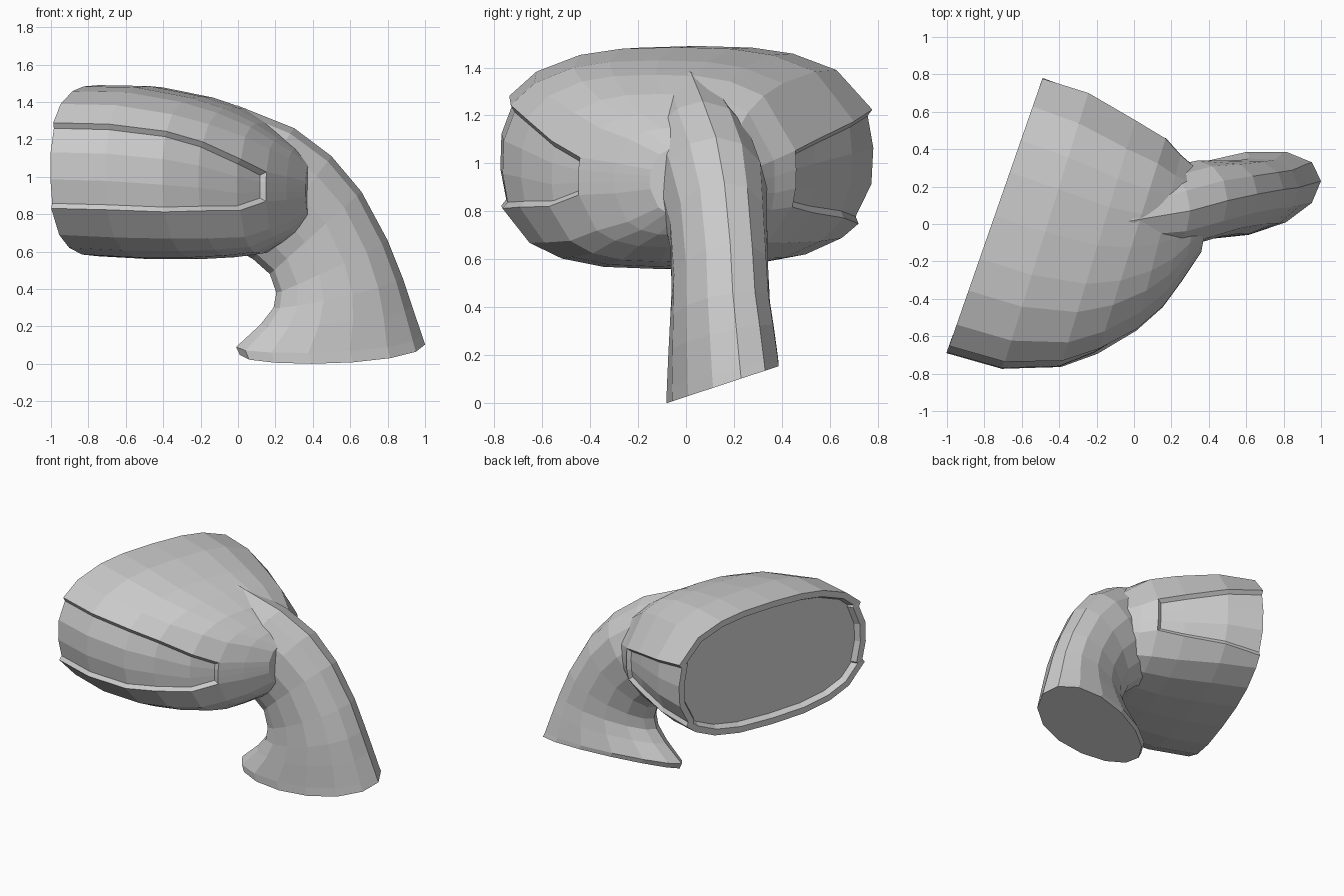
import bpy, bmesh, math
from mathutils import Vector

cube = bpy.data.objects.get("Cube")
if cube:
    bpy.data.objects.remove(cube)

grey = bpy.data.materials.new("plain_grey")
grey.use_nodes = True
colour = (0.6, 0.6, 0.6, 1)
grey.diffuse_color = colour
grey.node_tree.nodes["Principled BSDF"].inputs["Base Color"].default_value = colour


def loft(bm, rings):
    """Skin a list of closed rings; returns the faces as strips[ring][point]."""
    verts = [[bm.verts.new(p) for p in ring] for ring in rings]
    n = len(rings[0])
    return verts, [[bm.faces.new((a[i], a[(i + 1) % n], b[(i + 1) % n], b[i]))
                    for i in range(n)] for a, b in zip(verts, verts[1:])]


def finish(bm, name):
    bmesh.ops.recalc_face_normals(bm, faces=bm.faces)
    mesh = bpy.data.meshes.new(name)
    bm.to_mesh(mesh)
    bm.free()
    mesh.materials.append(grey)
    obj = bpy.data.objects.new(name, mesh)
    bpy.context.collection.objects.link(obj)


POWER = 2.7


def half_section(top, bottom):
    """One side of the head section; top and bottom are the panel edges."""
    step = (top - bottom) / 3
    levels = [.985, .93, .78, top, top - step, bottom + step, bottom, -.75, -.9, -.98]
    return [((1 - abs(v) ** POWER) ** (1 / POWER), v) for v in levels]


# Head: front edge xy, back edge xy, bottom z, top z, front panel, back panel
head_rings = [
    ((-1.01, -.715), (-.48, .805), .575, 1.49, (.56, -.44), (.42, -.62)),
    ((-.71, -.8), (-.24, .715), .56, 1.485, (.56, -.43), (.33, -.54)),
    ((-.4, -.79), (.01, .56), .56, 1.43, (.57, -.42), (.25, -.46)),
    ((-.2, -.71), (.17, .46), .57, 1.37, (.54, -.38), (.21, -.38)),
    ((.01, -.58), (.25, .37), .59, 1.29, (.44, -.34), (.21, -.38)),
    ((.15, -.45), (.32, .31), .65, 1.21, (.34, -.22), (.21, -.38)),
    ((.26, -.3), (.37, .26), .7, 1.15, (.34, -.22), (.21, -.38)),
    ((.36, -.15), (.42, .2), .78, 1.07, (.34, -.22), (.21, -.38)),
]
rings = []
for front, back, low, high, front_panel, back_panel in head_rings:
    section = [(0, 1)] + half_section(*front_panel) + [(0, -1)]
    section += [(-u, v) for u, v in reversed(half_section(*back_panel))]
    f, b = Vector(front), Vector(back)
    mid, half = (f + b) / 2, (f - b) / 2
    rings.append([(*(mid + half * u), (low + high) / 2 + (high - low) / 2 * v)
                  for u, v in section])
bm = bmesh.new()
verts, strips = loft(bm, rings)
bm.faces.new(verts[-1])
bmesh.ops.recalc_face_normals(bm, faces=bm.faces)

# Recessed side panels, open toward the flat end of the head
n = len(rings[0])
for cols, length in ((range(4, 7), 5), (range(n - 7, n - 4), 3)):
    panel = [strips[r][c] for r in range(length) for c in cols]
    bmesh.ops.inset_region(bm, faces=panel, thickness=.022, depth=-.025,
                           use_even_offset=True, use_boundary=False)

# Flat end: rim, then a sunken plate
rim = [e for e in bm.edges if e.is_boundary]
end = bmesh.ops.contextual_create(bm, geom=rim)["faces"]
bmesh.ops.recalc_face_normals(bm, faces=bm.faces)
bmesh.ops.inset_region(bm, faces=end, thickness=.045, use_even_offset=True)
bmesh.ops.inset_region(bm, faces=end, thickness=.02, depth=-.04, use_even_offset=True)
finish(bm, "head")

# Handle: outer xz, inner xz, centre y, half width, sideways lean
handle_rings = [
    ((1, .1), (.01, .05), .145, .22, .085),
    ((.985, .15), (-.01, .09), .145, .22, .08),
    ((.93, .31), (.12, .21), .14, .21, .07),
    ((.88, .46), (.19, .3), .135, .2, .06),
    ((.8, .66), (.205, .38), .135, .195, .05),
    ((.66, .92), (.17, .48), .13, .2, .03),
    ((.5, 1.11), (.08, .56), .115, .22, .01),
    ((.3, 1.26), (-.1, .66), .07, .22, 0),
    ((0, 1.38), (-.2, .8), .02, .17, 0),
    ((-.3, 1.43), (-.35, 1.2), -.03, .04, 0),
]
SIDES = 14
rings = []
for k, (outer, inner, cy, width, lean) in enumerate(handle_rings):
    o, i = Vector(outer), Vector(inner)
    ring = []
    for j in range(SIDES):
        a = math.tau * j / SIDES
        s, w = math.cos(a), math.sin(a)
        p = (o + i) / 2 + (o - i) / 2 * s
        y = cy + lean * s + width * w * (1 + .15 * s)
        # the foot is cut on a slant, fading out up the handle
        slant = .33 * max(0, 1 - k / 5) * (y - cy - lean * s)
        ring.append((p.x, y, p.y + slant))
    rings.append(ring)
# flatten the foot to one slanted plane
rings[0] = [(x, y, .027 + .33 * y) for x, y, z in rings[0]]
bm = bmesh.new()
verts, strips = loft(bm, rings)
bm.faces.new(verts[0])
bm.faces.new(verts[-1])
finish(bm, "handle")
